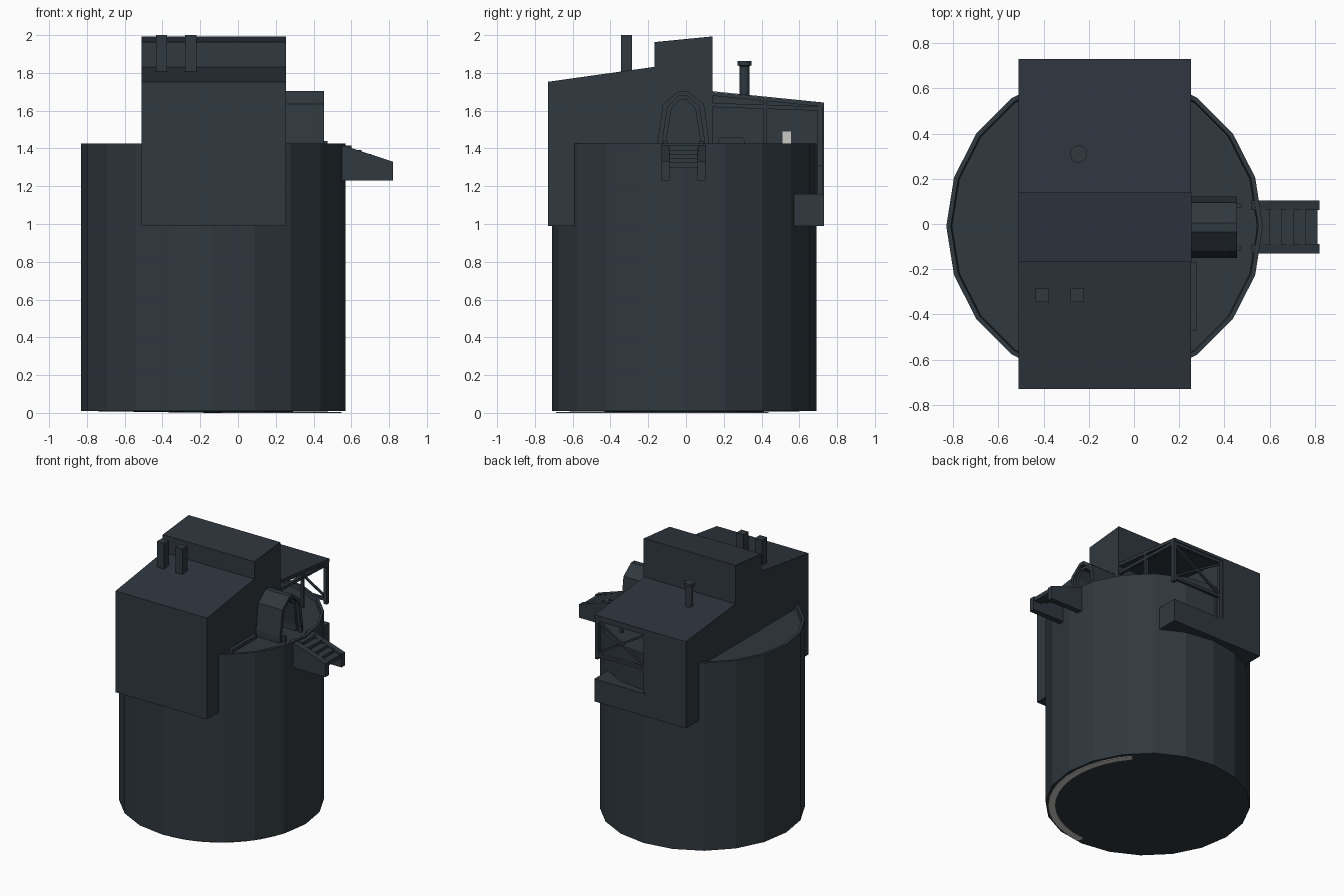
import bpy, bmesh, math
from mathutils import Vector

if "Cube" in bpy.data.objects:
    bpy.data.objects.remove(bpy.data.objects["Cube"])


def material(name, rgb):
    m = bpy.data.materials.new(name)
    m.diffuse_color = (*rgb, 1)
    m.use_nodes = True
    m.node_tree.nodes["Principled BSDF"].inputs["Base Color"].default_value = m.diffuse_color
    return m


SLATE = material("dark slate", (0.029, 0.040, 0.050))
ROOF = material("blue slate", (0.028, 0.036, 0.049))
PALE = material("pale grey", (0.60, 0.59, 0.56))


def finish(name, bm, mat):
    bmesh.ops.recalc_face_normals(bm, faces=bm.faces)
    me = bpy.data.meshes.new(name)
    bm.to_mesh(me)
    bm.free()
    me.materials.append(mat)
    ob = bpy.data.objects.new(name, me)
    bpy.context.collection.objects.link(ob)
    return ob


def prism(name, pts, axis, a, b, mat=SLATE):
    """Extrude a 2D outline along an axis: x uses (y,z), y uses (x,z), z uses (x,y)."""
    def place(p, t):
        return {"x": (t, p[0], p[1]), "y": (p[0], t, p[1]), "z": (p[0], p[1], t)}[axis]
    bm = bmesh.new()
    lo = [bm.verts.new(place(p, a)) for p in pts]
    hi = [bm.verts.new(place(p, b)) for p in pts]
    n = len(pts)
    bm.faces.new(lo)
    bm.faces.new(hi)
    for i in range(n):
        bm.faces.new((lo[i], lo[(i + 1) % n], hi[(i + 1) % n], hi[i]))
    return finish(name, bm, mat)


def box(name, x0, x1, y0, y1, z0, z1, mat=SLATE):
    return prism(name, [(x0, y0), (x1, y0), (x1, y1), (x0, y1)], "z", z0, z1, mat)


def beam(name, p, q, w=0.022):
    """Square bar between two points."""
    p, q = Vector(p), Vector(q)
    bm = bmesh.new()
    bmesh.ops.create_cube(bm, size=1)
    bmesh.ops.scale(bm, vec=(w, w, (q - p).length), verts=bm.verts)
    ob = finish(name, bm, SLATE)
    ob.rotation_euler = (q - p).to_track_quat("Z", "Y").to_euler()
    ob.location = (p + q) / 2
    return ob


def lathe(name, cx, cy, prof, sides, mat=SLATE):
    """Revolve (radius, z) points; a zero radius closes to a point."""
    bm = bmesh.new()
    rings = []
    for r, z in prof:
        if r == 0:
            rings.append([bm.verts.new((cx, cy, z))] * sides)
        else:
            rings.append([bm.verts.new((cx + r * math.cos(2 * math.pi * i / sides),
                                        cy + r * math.sin(2 * math.pi * i / sides), z))
                          for i in range(sides)])
    for a, b in zip(rings, rings[1:]):
        for i in range(sides):
            j = (i + 1) % sides
            bm.faces.new(list(dict.fromkeys((a[i], a[j], b[j], b[i]))))
    return finish(name, bm, mat)


# Round tower with a thin lip around a recessed deck
CX, CY = -0.13, -0.01
lathe("tower", CX, CY, [(0, 0.0), (0.70, 0.01), (0.70, 1.425), (0.68, 1.425),
                        (0.675, 1.395), (0, 1.395)], 20)

# Pale crescent on the underside
bow = [math.radians(-86 + 127 * i / 14) for i in range(15)]
outline = [(CX + 0.68 * math.cos(t), CY + 0.68 * math.sin(t)) for t in bow]
outline += [(CX + 0.63 * math.cos(t), CY + 0.63 * math.sin(t)) for t in reversed(bow)]
prism("underside_strip", outline, "z", 0.0, 0.005, PALE)

# Three house blocks, with sloping roofs
X0, X1, XW = -0.51, 0.253, -0.18
prism("front_block", [(-0.73, 0.99), (-0.16, 0.99), (-0.16, 1.83), (-0.73, 1.75)], "x", X0, X1)
prism("centre_block", [(-0.167, 1.38), (0.14, 1.38), (0.14, 1.99), (-0.167, 1.96)],
      "x", X0 - 0.002, X1 + 0.002)
prism("rear_block", [(0.13, 0.99), (0.73, 0.99), (0.73, 1.63), (0.13, 1.69)], "x", X0, XW)
prism("rear_roof", [(0.13, 1.68), (0.73, 1.62), (0.73, 1.64), (0.13, 1.70)], "x", X0, X1)
box("rear_ledge", XW - 0.01, X1, 0.56, 0.73, 0.99, 1.16)

# Thin roof caps
for nm, (ya, za), (yb, zb) in (("front_cap", (-0.73, 1.75), (-0.16, 1.83)),
                               ("centre_cap", (-0.167, 1.96), (0.14, 1.99)),
                               ("rear_cap", (0.14, 1.70), (0.73, 1.64))):
    prism(nm, [(ya, za), (yb, zb), (yb, zb + 0.003), (ya, za + 0.003)], "x", X0, X1, ROOF)

# Open porch frame: posts, rails and crossed braces
YF, XA, XB = 0.713, XW + 0.01, X1 - 0.012
box("porch_corner_post", X1 - 0.025, X1, 0.695, 0.725, 1.31, 1.63)
box("porch_inner_post", XW, XW + 0.025, 0.695, 0.725, 1.16, 1.63)
box("porch_side_post", X1 - 0.02, X1, 0.41, 0.43, 1.39, 1.66)
beam("porch_top_rail", (XA, YF, 1.61), (XB, YF, 1.61))
beam("porch_low_rail", (XA, YF, 1.34), (XB, YF, 1.34))
beam("porch_side_rail", (XB, 0.14, 1.63), (XB, YF, 1.61))
beam("porch_brace_a", (XA, YF, 1.35), (XB, YF, 1.60), 0.014)
beam("porch_brace_b", (XA, YF, 1.60), (XB, YF, 1.35), 0.014)
box("porch_window", XW, XW + 0.006, 0.51, 0.555, 1.42, 1.49, PALE)
prism("porch_tub", [(0.17, 1.39), (0.31, 1.39), (0.31, 1.445), (0.295, 1.46),
                    (0.185, 1.46), (0.17, 1.445)], "x", -0.12, 0.02)

# Gabled doorway: hollow hood, inner frame and door
def arch(s):
    """Gable outline shrunk by s on every side."""
    return [(-0.15 + s, 1.39), (-0.15 + s, 1.44), (-0.122 + s, 1.635 - s * 0.6), (-0.035, 1.705 - s),
            (0.005, 1.705 - s), (0.095 - s, 1.635 - s * 0.6), (0.122 - s, 1.44), (0.122 - s, 1.39)]


def arch_frame(name, s_out, s_in, x0, x1):
    o, i = arch(s_out), arch(s_in)
    prism(name, o + i[::-1], "x", x0, x1)


arch_frame("door_hood", 0.0, 0.025, 0.24, 0.455)
arch_frame("door_frame", 0.02, 0.045, 0.24, 0.43)
prism("door", arch(0.04), "x", 0.24, 0.30)

# Outside steps between two side walls
for nm, y0, y1 in (("left", -0.13, -0.088), ("right", 0.062, 0.103)):
    prism("step_wall_" + nm, [(0.52, 1.425), (0.56, 1.415), (0.82, 1.33), (0.82, 1.23), (0.52, 1.23)],
          "y", y0, y1)
    box("door_post_" + nm, 0.455, 0.475, (y0 + y1) / 2 - 0.01, (y0 + y1) / 2 + 0.01, 1.39, 1.44)
for k in range(5):
    top = 1.415 - 0.022 * k
    box("step_%d" % (k + 1), 0.54 + 0.053 * k, 0.60 + 0.053 * k, -0.09, 0.065, top - 0.03, top)

# Low side ledge on the deck
box("side_ledge", 0.25, 0.278, -0.47, -0.17, 1.38, 1.42)

# Chimneys and vent pipe
for nm, x in (("left", -0.405), ("right", -0.25)):
    box("chimney_" + nm, x - 0.03, x + 0.03, -0.345, -0.285, 1.78, 2.0)
lathe("vent_pipe", -0.245, 0.31, [(0, 1.66), (0.026, 1.66), (0.026, 1.835), (0.038, 1.84),
                                  (0.038, 1.862), (0, 1.862)], 12)
